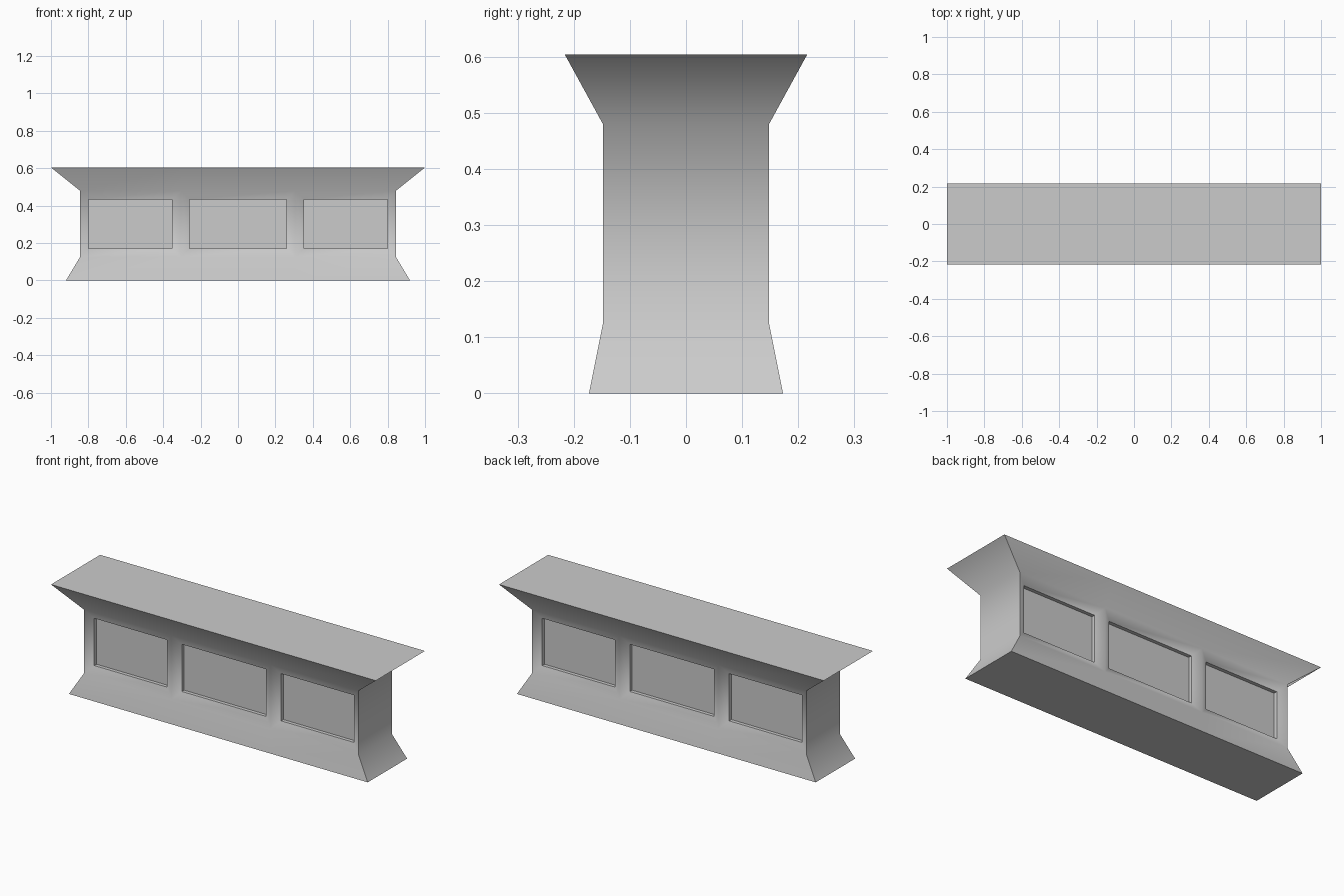
import bpy, bmesh, math

if "Cube" in bpy.data.objects:
    bpy.data.objects.remove(bpy.data.objects["Cube"])

WALL_X, WALL_Y = 0.845, 0.148
RIM, SLOPE_DEPTH, PANEL_DEPTH = 0.046, 0.025, 0.02
# outline of the plinth: height, half width, half depth
rows = [(0.0, 0.92, 0.173), (0.125, WALL_X, WALL_Y),
        (0.48, WALL_X, WALL_Y), (0.604, 1.0, 0.216)]
POST_X = 0.306  # ridge line of the posts between the three panels
WALL_ROW = 1

bm = bmesh.new()
rings = []
for z, hx, hy in rows:
    xs = [-hx, -POST_X, POST_X, hx]
    front = [bm.verts.new((x, -hy, z)) for x in xs]
    back = [bm.verts.new((x, hy, z)) for x in reversed(xs)]
    rings.append(front + back)

# side faces between rings, noting the front and back wall bays
bays = []
for r in range(len(rings) - 1):
    lo, hi = rings[r], rings[r + 1]
    for i in range(8):
        j = (i + 1) % 8
        f = bm.faces.new((lo[i], lo[j], hi[j], hi[i]))
        if r == WALL_ROW and i % 4 < 3:
            bays.append(f)

# flat top and bottom
bm.faces.new(rings[-1])
bm.faces.new(list(reversed(rings[0])))
bm.normal_update()

# each bay slopes inward to a rim, leaving a soft ridge at the posts
for f in bays:
    bmesh.ops.inset_individual(bm, faces=[f], thickness=RIM, use_even_offset=True)
    step = SLOPE_DEPTH if f.calc_center_median().y < 0 else -SLOPE_DEPTH
    bmesh.ops.translate(bm, verts=f.verts[:], vec=(0, step, 0))

# crisp recessed panel inside each rim
for f in bmesh.ops.extrude_discrete_faces(bm, faces=bays)["faces"]:
    step = PANEL_DEPTH if f.calc_center_median().y < 0 else -PANEL_DEPTH
    bmesh.ops.translate(bm, verts=f.verts[:], vec=(0, step, 0))
bmesh.ops.recalc_face_normals(bm, faces=bm.faces[:])

mesh = bpy.data.meshes.new("panelled_plinth")
bm.to_mesh(mesh)
bm.free()
plinth = bpy.data.objects.new("panelled_plinth", mesh)
bpy.context.collection.objects.link(plinth)

# soft shading across the flares and ridges, crisp rims and corners
bpy.context.view_layer.objects.active = plinth
plinth.select_set(True)
bpy.ops.object.shade_smooth_by_angle(angle=math.radians(60))
